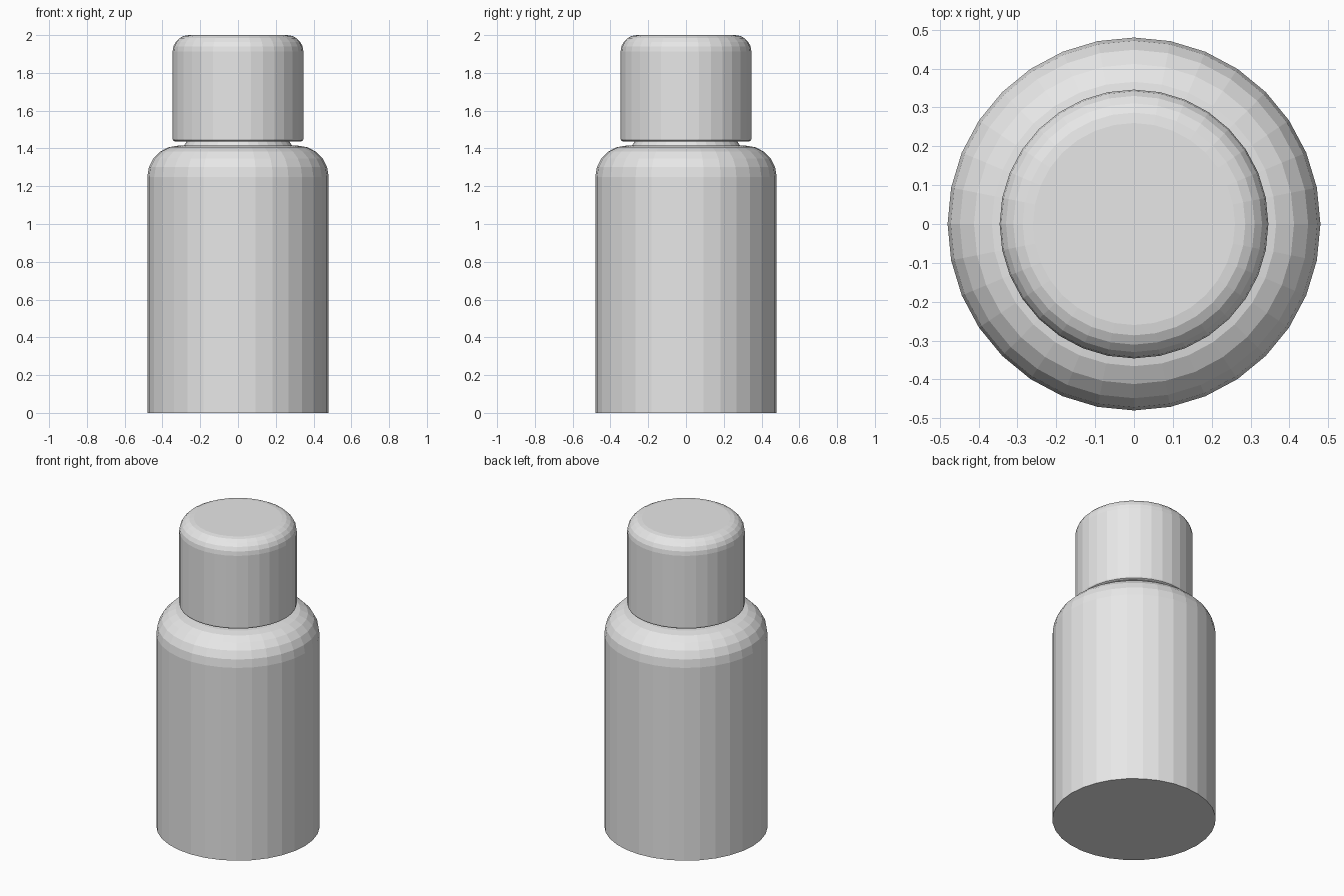
import bpy, bmesh
from math import sin, cos, pi

SIDES = 32

cube = bpy.data.objects.get("Cube")
if cube:
    bpy.data.objects.remove(cube, do_unlink=True)

grey = bpy.data.materials.new("light_grey")
grey.use_nodes = True
grey.diffuse_color = (0.8, 0.8, 0.8, 1)
grey.node_tree.nodes["Principled BSDF"].inputs["Base Color"].default_value = (0.8, 0.8, 0.8, 1)


def rounded_edge(radius, top, size, steps):
    """Profile points of a quarter-round edge, from the wall up to the top."""
    angles = [pi / 2 * i / steps for i in range(steps + 1)]
    return [(radius - size + size * cos(a), top - size + size * sin(a)) for a in angles]


def lathe(name, profile):
    """Turn a (radius, height) profile around z and cap both ends."""
    bm = bmesh.new()
    rings = []
    for r, z in profile:
        rings.append([bm.verts.new((r * cos(2 * pi * i / SIDES), r * sin(2 * pi * i / SIDES), z))
                      for i in range(SIDES)])
    for low, high in zip(rings, rings[1:]):
        for i in range(SIDES):
            j = (i + 1) % SIDES
            bm.faces.new((low[i], low[j], high[j], high[i]))
    bm.faces.new(rings[0][::-1])
    bm.faces.new(rings[-1])
    mesh = bpy.data.meshes.new(name)
    bm.to_mesh(mesh)
    bm.free()
    mesh.materials.append(grey)
    obj = bpy.data.objects.new(name, mesh)
    bpy.context.collection.objects.link(obj)
    return obj


# Bottle body with a broad rounded shoulder
lathe("bottle_body", [(0.48, 0)] + rounded_edge(0.48, 1.415, 0.165, 5))

# Short tapered neck running up into the cap
lathe("bottle_neck", [(0.29, 1.41), (0.27, 1.44), (0.27, 1.5)])

# Cap with a small lower chamfer and a rounded top edge
lathe("cap", [(0.335, 1.437), (0.343, 1.441), (0.346, 1.449)] + rounded_edge(0.346, 2.0, 0.086, 5))
